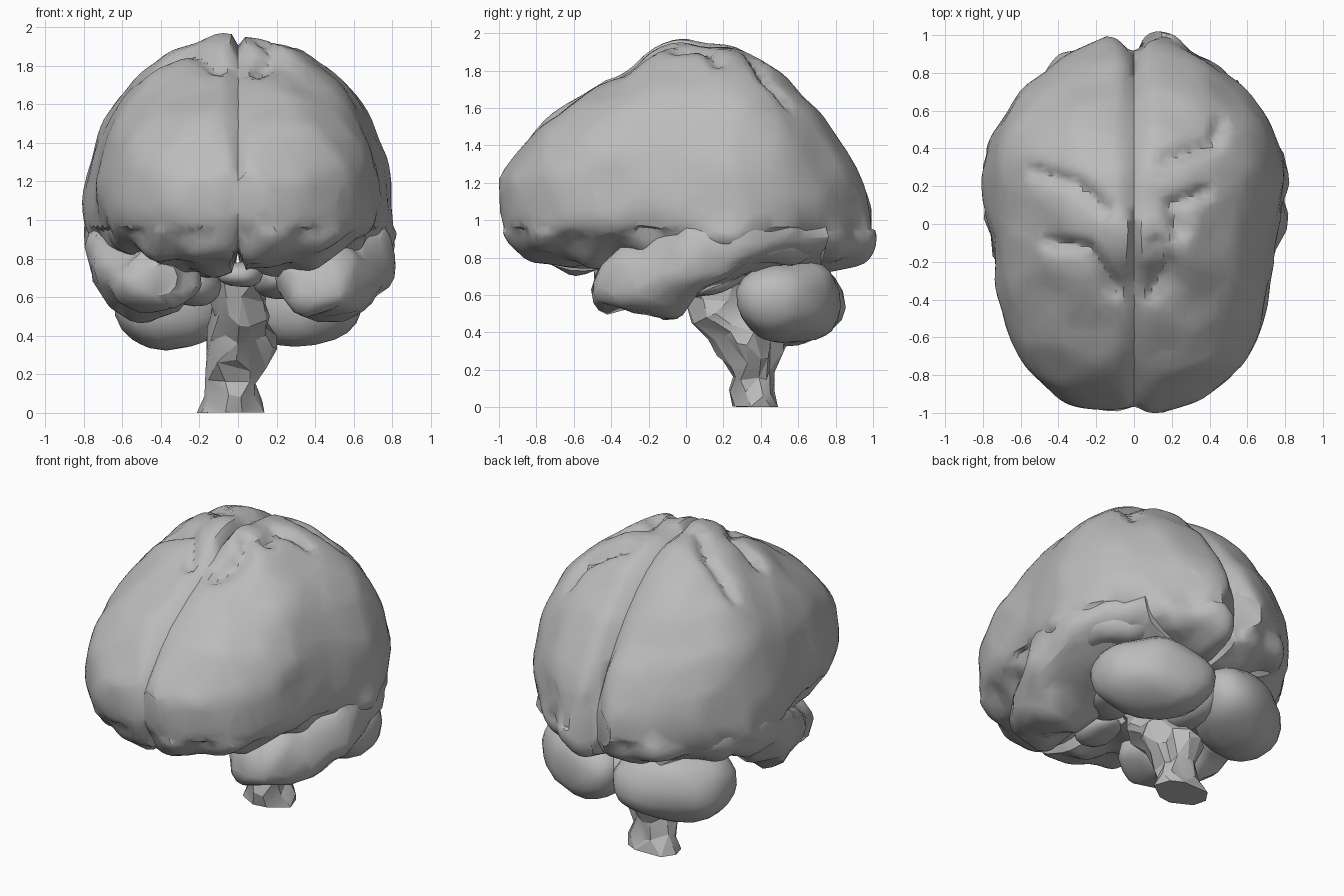
import bpy, bmesh, math
from mathutils import Vector, noise

if "Cube" in bpy.data.objects:
    bpy.data.objects.remove(bpy.data.objects["Cube"])

grey = bpy.data.materials.new("matte grey")
grey.use_nodes = True
grey.diffuse_color = (0.5, 0.5, 0.5, 1)
grey.node_tree.nodes["Principled BSDF"].inputs["Base Color"].default_value = (0.5, 0.5, 0.5, 1)


def resample(rows, count):
    """Smooth curve through table rows, sampled evenly by row."""
    out, last = [], len(rows) - 1
    for k in range(count):
        u = k / (count - 1) * last
        i = min(int(u), last - 1)
        t = u - i
        a, b, c, d = (rows[max(0, min(last, i + j))] for j in (-1, 0, 1, 2))
        out.append([q + 0.5 * t * (r - p + t * (2*p - 5*q + 4*r - s + t * (3*(q - r) + s - p)))
                    for p, q, r, s in zip(a, b, c, d)])
    return out


def soft(v, power):
    return math.copysign(abs(v) ** power, v)


def loft(name, rings, rough, ratio, scale=4, carve=None, angle=32):
    """Skin closed rings, roughen, carve, thin to irregular facets."""
    bm = bmesh.new()
    loops = [[bm.verts.new(p) for p in ring] for ring in rings]
    n = len(loops[0])
    for a, b in zip(loops, loops[1:]):
        for i in range(n):
            bm.faces.new((a[i], a[(i + 1) % n], b[(i + 1) % n], b[i]))
    bm.faces.new(loops[0])
    bm.faces.new(loops[-1])
    bmesh.ops.recalc_face_normals(bm, faces=bm.faces)
    bm.normal_update()
    moves = []
    for v in bm.verts:
        amount = rough(v.co) if callable(rough) else rough
        shift = v.normal * noise.noise(v.co * scale) * amount
        if carve:
            shift = shift - v.normal * carve(v.co)
        moves.append(shift)
    for v, shift in zip(bm.verts, moves):
        v.co += shift
        v.co.z = max(v.co.z, 0)
    mesh = bpy.data.meshes.new(name)
    bm.to_mesh(mesh)
    bm.free()
    mesh.materials.append(grey)
    obj = bpy.data.objects.new(name, mesh)
    bpy.context.collection.objects.link(obj)
    bpy.ops.object.select_all(action="DESELECT")
    obj.select_set(True)
    bpy.context.view_layer.objects.active = obj
    obj.modifiers.new("facets", "DECIMATE").ratio = ratio
    bpy.ops.object.modifier_apply(modifier="facets")
    bpy.ops.object.shade_smooth_by_angle(angle=math.radians(angle))
    return obj


def circle(n):
    return [(math.cos(i * math.tau / n), math.sin(i * math.tau / n)) for i in range(n)]


def blob(name, centre, radii, rough, ratio, lean=0, bulge=0.85):
    """Slightly boxy ellipsoid from stacked rings, slanted in plan by lean."""
    rings = []
    for k in range(1, 20):
        a = math.pi * k / 20
        s, h = math.sin(a) ** bulge, soft(math.cos(a), bulge)
        ring = []
        for u, v in circle(28):
            x, y = soft(u, bulge) * s * radii[0], soft(v, bulge) * s * radii[1]
            ring.append(Vector(centre) + Vector((x, y - lean * x, h * radii[2])))
        rings.append(ring)
    return loft(name, rings, rough, ratio)


# Furrows on the crown, as plan paths
furrows = [
    [(-.53, .28), (-.3, .21), (-.15, .07)],
    [(.46, .53), (.42, .43), (.17, .35)],
    [(.38, .17), (.2, .1), (.24, -.04)],
    [(-.45, -.1), (-.25, -.13), (-.1, -.36)],
    [(.13, -.1), (.19, -.22), (.1, -.38)],
]


def furrow_depth(p):
    if p.z < 1.4:
        return 0
    near = 1
    for path in furrows:
        for a, b in zip(path, path[1:]):
            a, b, q = Vector(a), Vector(b), Vector((p.x, p.y))
            t = max(0, min(1, (q - a).dot(b - a) / (b - a).length_squared))
            near = min(near, (q - a.lerp(b, t)).length)
    return 0.042 * math.exp(-(near / 0.038) ** 2)


def cerebrum_rough(p):
    if abs(p.x) < 0.02:
        return 0
    crown = max(0, 1 - (p - Vector((0, 0, 1.95))).length / 0.5)
    return 0.02 + 0.03 * crown + (0.04 if p.z < 0.95 else 0)


# Cerebrum stations: y, half width, height of widest point, top, bottom
cerebrum = resample([
    (-.995, .16, 1.13, 1.23, 1.02), (-.93, .37, 1.12, 1.32, .87),
    (-.75, .57, 1.1, 1.53, .75), (-.55, .67, 1.1, 1.67, .73),
    (-.35, .72, 1.1, 1.79, .72), (-.15, .74, 1.1, 1.92, .71),
    (.05, .78, 1.05, 1.95, .7), (.28, .8, 1.0, 1.92, .7),
    (.5, .74, 1.0, 1.79, .72), (.7, .59, 1.0, 1.59, .74),
    (.85, .42, 1.0, 1.38, .76), (.95, .26, 1.0, 1.2, .8),
    (.985, .15, 1.0, 1.1, .88)], 100)

# Temporal lobe stations: y, centre x, radius x, centre z, radius z
temporal = resample([
    (-.49, .41, .1, .69, .08), (-.43, .41, .18, .68, .14),
    (-.25, .45, .24, .71, .2), (-.06, .49, .28, .73, .25),
    (.06, .52, .27, .82, .25), (.3, .53, .26, .92, .22),
    (.5, .45, .26, .93, .2), (.72, .3, .23, .95, .19)], 34)

for side, label in ((1, "left"), (-1, "right")):
    rings = []
    for y, w, zw, top, low in cerebrum:
        # Inner wall first, then the outer curve from crown to underside
        cleft = 0.05 if y > -0.3 else 0.03
        section = [(-0.004, low + t * (top - cleft - low)) for t in (0.15, 0.4, 0.7, 1)]
        full = 1 - 0.18 * min(1, abs(y) / 0.5)
        under = 0.75 - 0.2 * max(0, min(1, (y + 0.4) / 0.5))
        for k in range(64):
            a = 0.05 + k / 63 * (math.pi - 0.1)
            s, c = math.sin(a), math.cos(a)
            x = w * s ** (full if c > 0 else 1)
            z = zw + (c ** full * (top - zw) if c > 0 else -abs(c) ** under * (zw - low))
            section.append((max(x, 0.03), z))
        notch = 0.07 if y > 0 else 0.03
        rings.append([(side * x, y * (1 - notch * math.exp(-(x / 0.06) ** 2)), z)
                      for x, z in section])
    loft(label + "_cerebral_hemisphere", rings, cerebrum_rough, 0.25, 5, furrow_depth, 38)

    rings = [[(side * (cx + rx * u), y, z + rz * v) for u, v in circle(30)]
             for y, cx, rx, z, rz in temporal]
    loft(label + "_temporal_lobe", rings, 0.06, 0.25, 6)

    blob(label + "_cerebellum_lobe", (side * .32, .56, .565), (.32, .255, .22), 0.03, 0.3,
         side * 0.3)
    # Inner fold tucked beside the stem
    blob(label + "_inner_fold", (side * .24, .1, .7), (.14, .26, .1), 0.09, 0.25)

blob("cerebellum_bridge", (0, .5, .57), (.14, .22, .18), 0.05, 0.3)
blob("optic_junction", (0, -.3, .72), (.1, .16, .05), 0.04, 0.3)

# Brain stem stations: z, centre x, centre y, radius x, radius y
stem = resample([
    (0, -.04, .38, .16, .12), (.1, -.03, .36, .13, .12), (.2, -.02, .355, .14, .13),
    (.35, 0, .33, .18, .18), (.47, 0, .25, .16, .2),
    (.6, 0, .17, .14, .18), (.78, 0, .12, .12, .18)], 24)
rings = [[(cx + rx * u, cy + ry * v, z) for u, v in circle(20)] for z, cx, cy, rx, ry in stem]
loft("brain_stem", rings, 0.06, 0.2, 7, angle=25)
